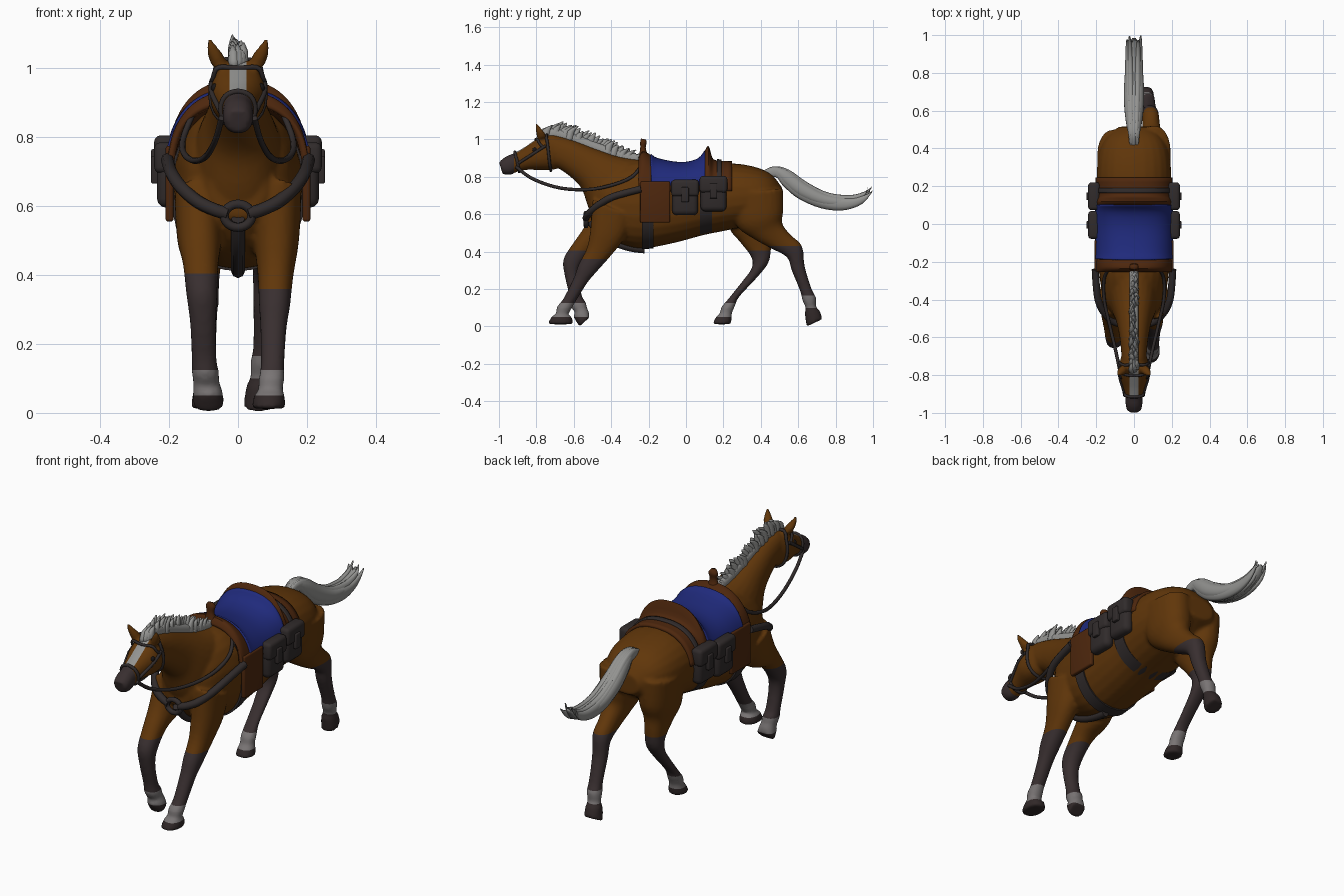
import bpy, bmesh, math, random
from mathutils import Vector as V
from mathutils.bvhtree import BVHTree

if "Cube" in bpy.data.objects:
    bpy.data.objects.remove(bpy.data.objects["Cube"])

random.seed(4)
COLORS = {"chestnut": (0.118, 0.037, 0.003), "saddle leather": (0.075, 0.020, 0.004),
          "dark leg": (0.040, 0.028, 0.029), "hoof": (0.030, 0.021, 0.021),
          "strap": (0.030, 0.024, 0.024), "blue cloth": (0.014, 0.023, 0.20),
          "grey hair": (0.29, 0.29, 0.28), "pale sock": (0.19, 0.175, 0.175),
          "eye": (0.01, 0.008, 0.008)}
MAT = {}
for n, c in COLORS.items():
    MAT[n] = bpy.data.materials.new(n)
    MAT[n].diffuse_color = (*c, 1)


def make(name, bm, *mats):
    bmesh.ops.recalc_face_normals(bm, faces=bm.faces)
    for f in bm.faces:
        f.smooth = True
    me = bpy.data.meshes.new(name)
    bm.to_mesh(me)
    ob = bpy.data.objects.new(name, me)
    bpy.context.collection.objects.link(ob)
    for m in mats:
        me.materials.append(MAT[m])
    return ob


def sharp(ob, deg=40):
    bpy.ops.object.select_all(action='DESELECT')
    ob.select_set(True)
    bpy.context.view_layer.objects.active = ob
    bpy.ops.object.shade_smooth_by_angle(angle=math.radians(deg))


def spline(k, s=4):
    out = []
    for i in range(len(k) - 1):
        ps = (k[max(i - 1, 0)], k[i], k[i + 1], k[min(i + 2, len(k) - 1)])
        for j in range(s):
            t = j / s
            out.append(tuple(0.5 * (2 * b + (c - a) * t + (2 * a - 5 * b + 4 * c - d) * t * t
                                    + (3 * b - a - 3 * c + d) * t ** 3) for a, b, c, d in zip(*ps)))
    return out + [tuple(k[-1])]


def power(v, e):
    return math.copysign(abs(v) ** e, v)


def ring(r, x, n=24, e=0.9):
    # cross-section spanned by two profile points (y, z) and a half width
    a, b = V((x, r[0], r[1])), V((x, r[2], r[3]))
    return [(a + b) / 2 + (a - b) / 2 * power(math.cos(t), e) + V((r[4] * power(math.sin(t), e), 0, 0))
            for t in (2 * math.pi * i / n for i in range(n))]


def loft(bm, keys, x0=0.0, x1=None, n=24, s=4):
    x1 = x0 if x1 is None else x1
    rows = spline(keys, s)
    vs = [[bm.verts.new(p) for p in ring(r, x0 + (x1 - x0) * i / (len(rows) - 1), n)]
          for i, r in enumerate(rows)]
    for a, b in zip(vs, vs[1:]):
        for i in range(n):
            bm.faces.new((a[i], a[(i + 1) % n], b[(i + 1) % n], b[i]))
    bm.faces.new(vs[0])
    bm.faces.new(vs[-1])


# horse body: torso, neck, head and legs merged into one skin
bm = bmesh.new()
TORSO = [(-.51, .76, -.51, .57, .08), (-.43, .84, -.43, .48, .15), (-.30, .89, -.30, .425, .18),
         (-.20, .89, -.20, .42, .188), (-.05, .86, -.05, .45, .192), (.10, .86, .10, .49, .192),
         (.25, .872, .25, .52, .198), (.38, .85, .38, .55, .185), (.46, .81, .46, .60, .145),
         (.515, .74, .515, .63, .08)]
loft(bm, TORSO)
loft(bm, [(-.24, .89, -.46, .50, .14), (-.36, .91, -.52, .63, .12), (-.48, .95, -.56, .74, .092),
          (-.61, 1.0, -.63, .81, .074), (-.72, 1.03, -.69, .85, .066)])
loft(bm, [(-.68, 1.02, -.66, .87, .055), (-.76, 1.025, -.70, .84, .075), (-.81, .995, -.77, .835, .08),
          (-.87, .955, -.84, .838, .060), (-.925, .925, -.90, .828, .045), (-.965, .908, -.94, .81, .045),
          (-1.0, .88, -.98, .815, .036)])
loft(bm, [(-.50, .68, -.28, .58, .07), (-.51, .53, -.33, .47, .065), (-.53, .42, -.40, .38, .052),
          (-.575, .33, -.48, .29, .045), (-.60, .26, -.53, .23, .038), (-.655, .15, -.595, .125, .034),
          (-.69, .105, -.615, .09, .037), (-.695, .07, -.63, .06, .036), (-.72, .05, -.61, .05, .044),
          (-.74, .012, -.605, .012, .05)], .115, .088)
loft(bm, [(-.48, .68, -.28, .58, .07), (-.54, .54, -.36, .47, .065), (-.60, .45, -.48, .42, .052),
          (-.655, .36, -.56, .33, .045), (-.648, .27, -.575, .26, .038), (-.622, .16, -.555, .16, .036),
          (-.617, .11, -.535, .13, .039), (-.595, .075, -.53, .10, .038), (-.60, .05, -.52, .08, .042),
          (-.57, .0, -.515, .05, .047)], -.115, -.085)
loft(bm, [(.22, .70, .52, .74, .09), (.27, .54, .52, .62, .085), (.36, .47, .515, .55, .062),
          (.45, .42, .56, .49, .048), (.54, .37, .62, .43, .044), (.565, .30, .635, .32, .038),
          (.61, .19, .672, .20, .034), (.622, .14, .695, .155, .037), (.64, .10, .695, .105, .033),
          (.635, .07, .715, .085, .04), (.645, .0, .73, .04, .045)], .105, .06)
loft(bm, [(.22, .68, .50, .72, .09), (.23, .53, .49, .58, .08), (.29, .45, .46, .50, .06),
          (.35, .37, .455, .42, .047), (.35, .31, .44, .34, .043), (.30, .24, .378, .26, .037),
          (.22, .14, .285, .16, .035), (.19, .105, .262, .11, .038), (.18, .07, .245, .07, .036),
          (.16, .05, .245, .05, .041), (.14, .012, .24, .012, .046)], -.105, -.09)
for s in (1, -1):
    loft(bm, [(-.795, 1.0, -.745, 1.01, .022), (-.80, 1.03, -.755, 1.035, .024),
              (-.805, 1.055, -.775, 1.06, .017), (-.808, 1.085, -.797, 1.087, .006)], .052 * s, .084 * s)
raw = make("horse_body", bm)
rm = raw.modifiers.new("merge", 'REMESH')
rm.mode, rm.voxel_size = 'VOXEL', 0.0095
sm = raw.modifiers.new("soften", 'SMOOTH')
sm.factor, sm.iterations = 0.5, 4
bpy.context.view_layer.update()
merged = bpy.data.meshes.new_from_object(raw.evaluated_get(bpy.context.evaluated_depsgraph_get()))
bpy.data.objects.remove(raw)
bm = bmesh.new()
bm.from_mesh(merged)
# clean cuts along the colour borders
CUTS = [((0, 0, z), (0, 0, 1)) for z in (.05, .10, .125, .165, .36, .405, .43)]
CUTS += [((0, -.92, 0), (0, 1, 0)), ((.024, 0, 0), (1, 0, 0)), ((-.024, 0, 0), (1, 0, 0))]
for co, no in CUTS:
    bmesh.ops.bisect_plane(bm, geom=bm.verts[:] + bm.edges[:] + bm.faces[:], plane_co=co, plane_no=no)
bm.normal_update()
bvh = BVHTree.FromBMesh(bm)


def skin_colour(f):
    x, y, z = f.calc_center_median()
    hind, near = y > .1, x > 0
    hoof, sock = (.10, .165) if hind and near else (.05, .125)
    top = (.43 if near else .405) if hind else (.36 if near else .405)
    if z < hoof:
        return 2
    if z < sock:
        return 3
    if z < top and (y > .28 or y < -.34 or z < .36):
        return 1
    if y < -.92:
        return 1
    if y < -.77 and abs(x) < .024 and f.normal.z > .4:
        return 4
    return 0


idx = [skin_colour(f) for f in bm.faces]
body = make("horse_body", bm, "chestnut", "dark leg", "hoof", "pale sock", "grey hair")
body.data.polygons.foreach_set("material_index", idx)

# mane: a low crest with swept-back tufts
bm = bmesh.new()
CREST = [(-.25, .885), (-.36, .91), (-.48, .95), (-.61, 1.0), (-.70, 1.025), (-.77, 1.02)]
loft(bm, [(y, z + .035, y, z - .03, .024) for y, z in CREST])
for i, (y, z) in enumerate(spline(CREST, 8)):
    h = (.03 + .038 * min(1, i / 14)) * random.uniform(.8, 1.1) * (.8 if y < -.72 else 1)
    lean = random.uniform(.025, .05)
    x = random.uniform(-.012, .012)
    loft(bm, [(y - .026, z - .02, y + .02, z - .02, .018), (y - .012, z + h * .6, y + .026, z + h * .5, .014),
              (y + lean - .004, z + h, y + lean + .002, z + h - .003, .002)], x, x * 1.4, n=8, s=2)
make("mane", bm, "grey hair")

# tail: a core and overlapping ragged strands
bm = bmesh.new()
TAIL = [(.40, .825, .41, .79, .015), (.47, .855, .48, .80, .029), (.55, .835, .52, .755, .042),
        (.65, .765, .60, .69, .052), (.76, .71, .72, .64, .052), (.88, .695, .84, .63, .042),
        (.96, .715, .94, .665, .026), (.985, .73, .98, .71, .01)]
loft(bm, TAIL)
for i in range(7):
    f = (i - 3) / 3
    dz = random.uniform(-.014, .014)
    end = random.uniform(.97, 1.0)
    keys = [(a, b + dz * k / 7, c, d + dz * k / 7, w * .4) for k, (a, b, c, d, w) in enumerate(TAIL)]
    keys[-1] = (end, .74 + dz, end - .003, .73 + dz, .004)
    loft(bm, keys, .016 * f, .036 * f, n=10)
make("tail", bm, "grey hair")

# eyes
for s in (1, -1):
    bm = bmesh.new()
    bmesh.ops.create_uvsphere(bm, u_segments=12, v_segments=8, radius=.014)
    p, nrm, *_ = bvh.find_nearest(V((.1 * s, -.82, .955)))
    bmesh.ops.translate(bm, vec=p - nrm * .007, verts=bm.verts)
    make("eye", bm, "eye")


def strap(name, pts, r=.009, mat="strap", snap=True, loop=False):
    # round strap, optionally laid onto the horse's skin and evened out
    cu = bpy.data.curves.new(name, 'CURVE')
    cu.dimensions, cu.bevel_depth, cu.bevel_resolution, cu.use_fill_caps = '3D', r, 2, True
    sp = cu.splines.new('POLY')
    pts = [V(p) for p in (pts if loop else spline(pts, 6))]
    if snap:
        hits = [bvh.find_nearest(p) for p in pts]
        pts = [h[0] + h[1] * r * .4 for h in hits]
        for _ in range(0 if loop else 6):
            pts = [pts[0]] + [(a + b * 2 + c) / 4 for a, b, c in zip(pts, pts[1:], pts[2:])] + [pts[-1]]
    sp.points.add(len(pts) - 1)
    for q, p in zip(sp.points, pts):
        q.co = (*p, 1)
    sp.use_cyclic_u = loop
    cu.materials.append(MAT[mat])
    bpy.context.collection.objects.link(bpy.data.objects.new(name, cu))


# bridle, reins and breast collar
strap("noseband", ring((-.925, .95, -.885, .80, .07), 0), .008, loop=True)
strap("throat_band", ring((-.745, 1.04, -.72, .81, .09), 0), .008, loop=True)
strap("brow_band", [(.09, -.755, .96), (.085, -.80, .99), (0, -.82, 1.02), (-.085, -.80, .99), (-.09, -.755, .96)], .007)
for s in (1, -1):
    strap("cheek_strap", [(.09 * s, -.75, .97), (.09 * s, -.83, .92), (.07 * s, -.90, .87)], .008)
    strap("rein", [(.048 * s, -.91, .855), (.066 * s, -.82, .79), (.095 * s, -.68, .742), (.13 * s, -.53, .732),
                   (.158 * s, -.40, .755), (.158 * s, -.29, .80), (.13 * s, -.23, .87)], .009, snap=False)
    strap("breast_collar", [(.205 * s, -.24, .735), (.20 * s, -.32, .715), (.19 * s, -.40, .69),
                            (.165 * s, -.46, .655), (.12 * s, -.51, .615), (.07 * s, -.53, .59),
                            (.03 * s, -.535, .578)], .019, snap=False)
strap("chest_strap", [(0, -.54, .55), (0, -.50, .48), (0, -.40, .42), (0, -.22, .40)], .02)
strap("chest_ring", [(.04 * math.cos(a), -.535, .572 + .034 * math.sin(a))
                     for a in (i * math.pi / 12 for i in range(24))], .013, "strap", False, True)

# girths round the barrel
for name, ya, yb, hi, lo, w in (("front_girth", -.235, -.175, .885, .412, .195), ("rear_girth", .075, .14, .86, .485, .198)):
    bm = bmesh.new()
    loft(bm, [(ya, hi, ya, lo, w), (yb, hi, yb, lo + (.006 if ya < 0 else .015), w)], n=40)
    sharp(make(name, bm, "strap"))


def arch(name, prof, w, zb, mat, lift=0.0, thick=.02):
    # saddle sheet: arched over the back, following a top-line profile of (y, z)
    bm, zc, rows = bmesh.new(), .68, []
    for y, zt in spline(prof, 3):
        rz = zt + lift - zc
        lim = math.acos(min(1, ((zb - zc) / rz) ** (1 / .83)))
        rows.append([bm.verts.new((w * power(math.sin(a), .83), y, zc + rz * power(math.cos(a), .83)))
                     for a in (lim * (i / 16 - 1) for i in range(33))])
    for a, b in zip(rows, rows[1:]):
        for i in range(32):
            bm.faces.new((a[i], a[i + 1], b[i + 1], b[i]))
    ob = make(name, bm, mat)
    so = ob.modifiers.new("thickness", 'SOLIDIFY')
    so.thickness, so.offset = thick, -1
    sharp(ob)


# saddle, blue seat and the band carrying the bags
arch("saddle", [(-.255, .90), (-.235, .935), (-.20, .925), (-.15, .893), (-.03, .872), (.06, .89), (.095, .93),
                (.12, .967), (.14, .905), (.165, .888), (.245, .884)], .207, .725, "saddle leather")
arch("blue_seat", [(-.185, .915), (-.15, .893), (-.03, .872), (.06, .89), (.10, .935)], .214, .755, "blue cloth", .007, .012)
arch("bag_band", [(.165, .89), (.19, .888)], .212, .74, "strap", .005, .012)
bm = bmesh.new()
loft(bm, [(-.255, .90, -.195, .90, .04), (-.245, .95, -.215, .95, .02), (-.245, .985, -.21, .985, .025),
          (-.24, 1.005, -.215, 1.0, .015)], n=16)
make("saddle_horn", bm, "saddle leather")


def box(name, lo, hi, mat, bev):
    bm = bmesh.new()
    bmesh.ops.create_cube(bm, size=1)
    lo, hi = V(lo), V(hi)
    for v in bm.verts:
        v.co = V([(a + b) / 2 + c * (b - a) for a, b, c in zip(lo, hi, v.co)])
    bmesh.ops.bevel(bm, geom=bm.edges[:], offset=bev, segments=3, affect='EDGES', profile=.5)
    sharp(make(name, bm, mat))


# fenders and saddlebags on both sides
for s in (1, -1):
    def side(name, x0, x1, y0, y1, z0, z1, mat, bev):
        box(name, (min(s * x0, s * x1), y0, z0), (max(s * x0, s * x1), y1, z1), mat, bev)
    side("fender", .187, .210, -.245, -.085, .555, .775, "saddle leather", .008)
    for y, z in ((-.005, .595), (.147, .615)):
        side("saddlebag", .175, .235, y - .07, y + .07, z, z + .18, "strap", .027)
        side("bag_flap", .18, .243, y - .074, y + .074, z + .10, z + .19, "strap", .018)
        side("bag_buckle_strap", .22, .252, y - .02, y + .02, z + .07, z + .15, "strap", .005)

for m in bpy.data.materials:
    if m.users and not m.is_grease_pencil:
        m.use_nodes = True
        m.node_tree.nodes["Principled BSDF"].inputs["Base Color"].default_value = m.diffuse_color
